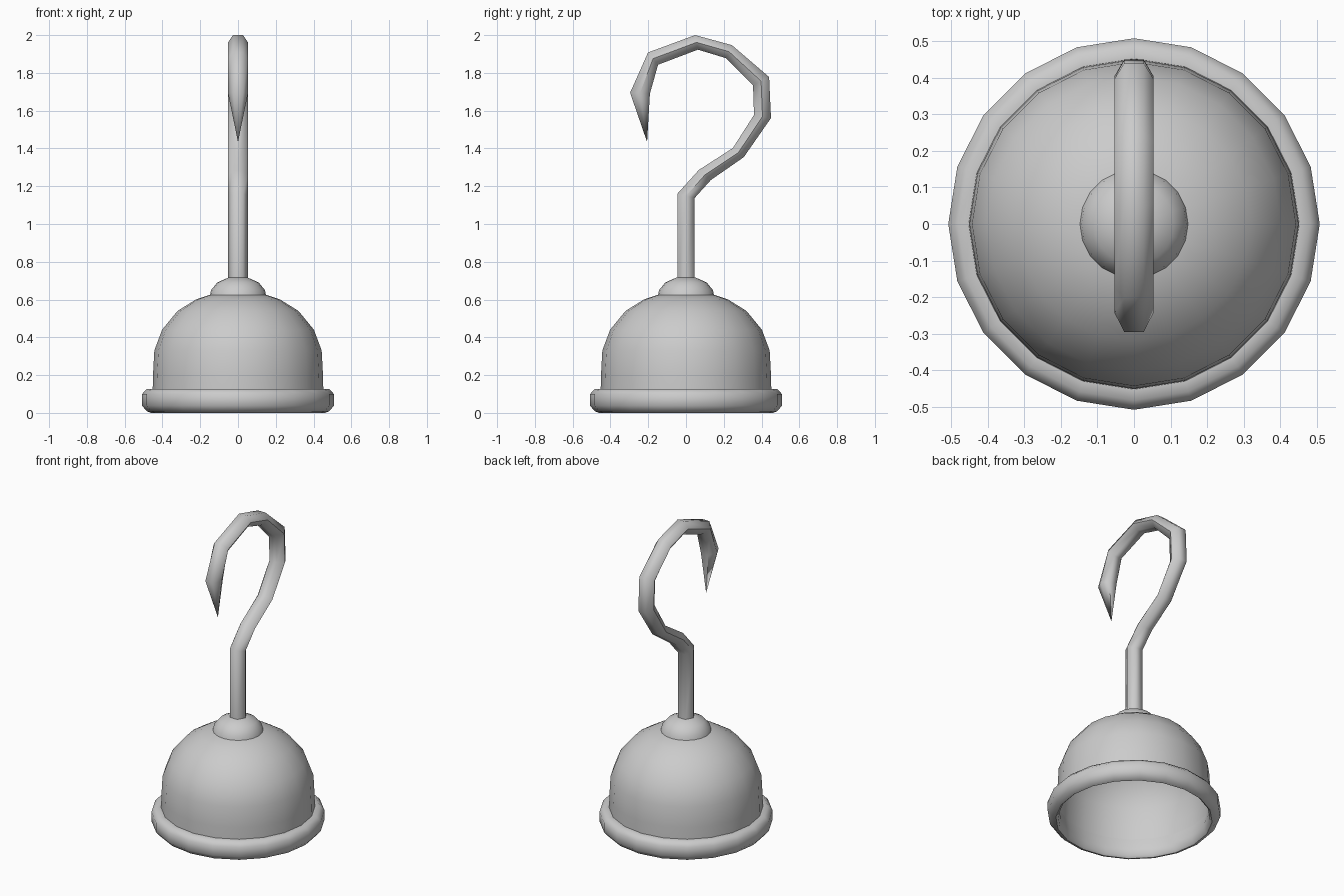
import bpy, bmesh
from math import sin, cos, pi, radians
from mathutils import Vector

if "Cube" in bpy.data.objects:
    bpy.data.objects.remove(bpy.data.objects["Cube"])


def finish(name, rings, closed=False, cap_first=False, tip=None, angle=50):
    """Bridge equal-sized rings of points into a smooth-shaded object."""
    bm = bmesh.new()
    loops = [[bm.verts.new(p) for p in ring] for ring in rings]
    n = len(loops[0])
    pairs = list(zip(loops, loops[1:]))
    if closed:
        pairs.append((loops[-1], loops[0]))
    for a, b in pairs:
        for i in range(n):
            j = (i + 1) % n
            bm.faces.new((a[i], a[j], b[j], b[i]))
    if cap_first:
        bm.faces.new(loops[0][::-1])
    if tip:
        t = bm.verts.new(tip)
        for i in range(n):
            bm.faces.new((loops[-1][i], loops[-1][(i + 1) % n], t))
    bmesh.ops.recalc_face_normals(bm, faces=bm.faces)
    mesh = bpy.data.meshes.new(name)
    bm.to_mesh(mesh)
    bm.free()
    obj = bpy.data.objects.new(name, mesh)
    bpy.context.collection.objects.link(obj)
    bpy.ops.object.select_all(action='DESELECT')
    obj.select_set(True)
    bpy.context.view_layer.objects.active = obj
    bpy.ops.object.shade_smooth_by_angle(angle=radians(angle))
    return obj


def lathe(profile, sides=20):
    return [[(r * cos(2 * pi * i / sides), r * sin(2 * pi * i / sides), z)
             for i in range(sides)] for r, z in profile]


# Hollow cup with a small collar on top
finish("cup", lathe([(0.452, 0.11), (0.45, 0.2), (0.443, 0.33), (0.402, 0.44),
                     (0.32, 0.54), (0.22, 0.602), (0.14, 0.628)]),
       tip=(0, 0, 0.64))
finish("collar", lathe([(0.15, 0.615), (0.143, 0.65), (0.11, 0.69),
                        (0.05, 0.717)]), tip=(0, 0, 0.717))

# Rolled rim around the open bottom
finish("rim", lathe([(0.452, 0.127), (0.482, 0.127), (0.508, 0.1),
                     (0.508, 0.038), (0.482, 0.008), (0.46, 0.0),
                     (0.447, 0.012), (0.442, 0.06)]), closed=True)

# Hexagonal hook: (outer y, outer z, inner y, inner z) at every bend
bends = [(-0.046, 0.70, 0.046, 0.70), (-0.046, 1.16, 0.046, 1.138),
         (0.068, 1.286, 0.132, 1.233), (0.248, 1.402, 0.306, 1.354),
         (0.36, 1.577, 0.45, 1.561), (0.355, 1.735, 0.44, 1.778),
         (0.212, 1.878, 0.243, 1.947), (0.063, 1.923, 0.048, 2.0),
         (-0.148, 1.843, -0.201, 1.908), (-0.191, 1.69, -0.296, 1.695)]
rings = []
for ay, az, by, bz in bends:
    a, b = Vector((0, ay, az)), Vector((0, by, bz))
    mid, half = (a + b) / 2, (b - a) / 2
    side = Vector((0.053, 0, 0))
    rings.append([mid + side, mid + side / 2 + half, mid - side / 2 + half,
                  mid - side, mid - side / 2 - half, mid + side / 2 - half])
finish("hook", rings, cap_first=True, tip=(0, -0.206, 1.434), angle=62)
